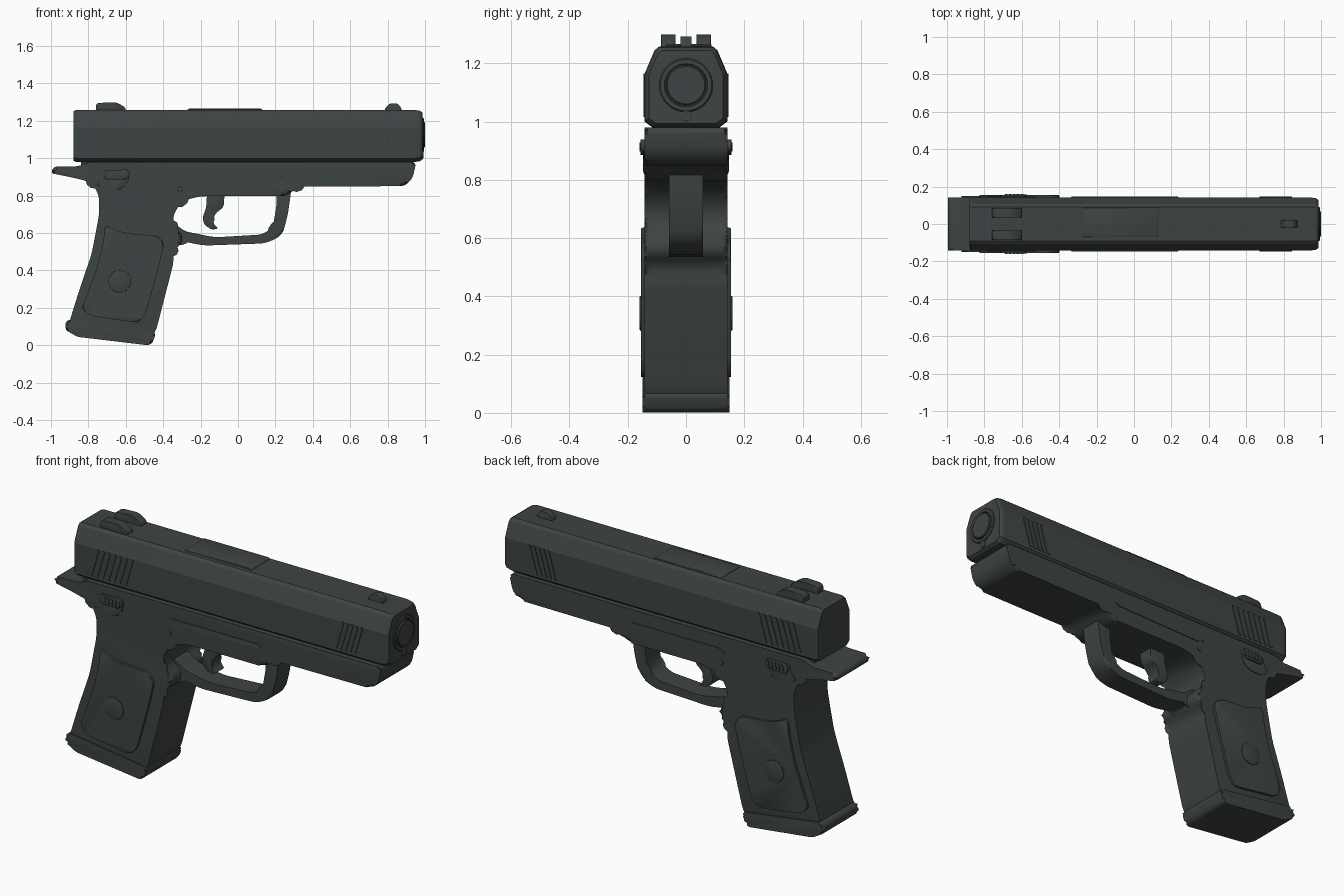
import bpy, bmesh, math
from mathutils import Vector

cube = bpy.data.objects.get("Cube")
if cube:
    bpy.data.objects.remove(cube, do_unlink=True)

mat = bpy.data.materials.new("charcoal polymer")
mat.use_nodes = True
colour = (0.048, 0.058, 0.056, 1)
mat.diffuse_color = colour
shader = next(n for n in mat.node_tree.nodes if n.type == 'BSDF_PRINCIPLED')
shader.inputs["Base Color"].default_value = colour
shader.inputs["Roughness"].default_value = 0.6


def finish(name, bm, angle=30):
    """Turn a bmesh into a shaded, coloured object."""
    bmesh.ops.recalc_face_normals(bm, faces=bm.faces)
    mesh = bpy.data.meshes.new(name)
    bm.to_mesh(mesh)
    bm.free()
    mesh.materials.append(mat)
    obj = bpy.data.objects.new(name, mesh)
    bpy.context.collection.objects.link(obj)
    bpy.ops.object.select_all(action='DESELECT')
    obj.select_set(True)
    bpy.context.view_layer.objects.active = obj
    bpy.ops.object.shade_smooth_by_angle(angle=math.radians(angle))
    return obj


def fillet(points, radius, steps=4):
    """Round every corner of a closed outline."""
    pts = [Vector(p) for p in points]
    out = []
    for i, p in enumerate(pts):
        a, b = pts[i - 1] - p, pts[(i + 1) % len(pts)] - p
        d = min(radius, 0.45 * a.length, 0.45 * b.length)
        p0, p1 = p + a.normalized() * d, p + b.normalized() * d
        for k in range(steps + 1):
            t = k / steps
            out.append(p0 * (1 - t) ** 2 + p * 2 * t * (1 - t) + p1 * t * t)
    return out


def prism(name, points, y0, y1, radius=0.0, bevel=0.0, segments=3):
    """Side outline (x, z) extruded from y0 to y1 with rounded rims."""
    outline = fillet(points, radius) if radius else points
    bm = bmesh.new()
    rings = [[bm.verts.new((x, y, z)) for x, z in outline] for y in (y0, y1)]
    caps = [bm.faces.new(r) for r in rings]
    n = len(outline)
    for i in range(n):
        j = (i + 1) % n
        bm.faces.new((rings[0][i], rings[0][j], rings[1][j], rings[1][i]))
    if bevel:
        rims = [e for f in caps for e in f.edges]
        bmesh.ops.bevel(bm, geom=rims, offset=bevel, segments=segments, profile=0.5,
                        affect='EDGES', clamp_overlap=False)
    return finish(name, bm)


def both_sides(name, points, inner, outer, radius=0.0, bevel=0.0):
    """The same plate on the left and right flanks."""
    for side, s in (("left", 1), ("right", -1)):
        prism(f"{side}_{name}", points, s * inner, s * outer, radius, bevel, 2)


def disc(x, z, r, n=24):
    return [(x + r * math.cos(2 * math.pi * k / n), z + r * math.sin(2 * math.pi * k / n))
            for k in range(n)]


def barrel(name, z, radii_x):
    """Turned part along x from (x, radius) steps, closed at both ends."""
    bm = bmesh.new()
    n, rings = 40, []
    for x, r in radii_x:
        rings.append([bm.verts.new((x, r * math.cos(2 * math.pi * k / n),
                                    z + r * math.sin(2 * math.pi * k / n))) for k in range(n)])
    for a, b in zip(rings, rings[1:]):
        for k in range(n):
            bm.faces.new((a[k], a[(k + 1) % n], b[(k + 1) % n], b[k]))
    bm.faces.new(rings[0])
    bm.faces.new(rings[-1])
    finish(name, bm)


# Slide: chamfered section lofted along x, tapered at the muzzle
half = [(0.115, 0.98), (0.142, 1.0), (0.142, 1.165), (0.108, 1.245), (0.092, 1.258)]
section = half + [(-y, z) for y, z in reversed(half)]
bm = bmesh.new()
rings = []
for x, k in ((-0.88, 0.95), (-0.865, 1), (0.945, 1), (0.972, 0.97), (0.987, 0.9)):
    rings.append([bm.verts.new((x, y * k, 1.12 + (z - 1.12) * k)) for y, z in section])
for a, b in zip(rings, rings[1:]):
    for i in range(len(section)):
        j = (i + 1) % len(section)
        bm.faces.new((a[i], a[j], b[j], b[i]))
bm.faces.new(rings[0])
bm.faces.new(rings[-1])
finish("slide", bm, 15)

# Muzzle ring, closed bore and guide rod tip
barrel("muzzle_ring", 1.125, [(0.95, 0.092), (0.99, 0.092), (0.994, 0.088),
                              (0.994, 0.074), (0.988, 0.072)])
barrel("muzzle_plug", 1.125, [(0.95, 0.068), (0.997, 0.068), (1.0, 0.064)])
barrel("guide_rod_tip", 1.02, [(0.95, 0.02), (0.991, 0.02), (0.993, 0.017)])

# Slanted grip ridges on the slide
for group, start, count, step in (("rear", -0.785, 7, 0.034), ("front", 0.672, 5, 0.028)):
    for i in range(count):
        x = start + i * step
        both_sides(f"{group}_ridge_{i + 1}",
                   [(x, 1.015), (x + 0.016, 1.015), (x + 0.06, 1.165), (x + 0.044, 1.165)],
                   0.13, 0.146)

# Ejection port cover on top
prism("port_cover", [(-0.27, 1.24), (0.13, 1.24), (0.13, 1.26), (0.12, 1.266),
                     (-0.26, 1.266), (-0.27, 1.26)], -0.07, 0.088, 0, 0.004)

# Sights
both_sides("rear_sight", [(-0.76, 1.24), (-0.76, 1.295), (-0.65, 1.30), (-0.60, 1.27),
                          (-0.60, 1.24)], 0.036, 0.085, 0.02, 0.004)
prism("front_sight", [(0.785, 1.24), (0.785, 1.265), (0.81, 1.293), (0.855, 1.293),
                      (0.875, 1.265), (0.875, 1.24)], -0.019, 0.019, 0.012, 0.003)

# Frame with tail and grip in one outline
frame = [(-0.80, 0.98), (-0.85, 0.957), (-0.985, 0.955), (-1.0, 0.92), (-0.875, 0.895),
         (-0.78, 0.87), (-0.742, 0.80), (-0.742, 0.70), (-0.783, 0.487), (-0.847, 0.30),
         (-0.90, 0.13), (-0.90, 0.09), (-0.46, 0.04), (-0.435, 0.09), (-0.345, 0.44),
         (-0.345, 0.505), (-0.297, 0.55), (-0.30, 0.595), (-0.345, 0.64), (-0.345, 0.70),
         (-0.30, 0.77), (-0.206, 0.797), (0.26, 0.797), (0.32, 0.848), (0.89, 0.851),
         (0.933, 0.89), (0.95, 0.965), (0.94, 0.98)]
prism("frame", frame, -0.142, 0.142, 0.04, 0.018)

# Rail between frame and slide
prism("slide_rail", [(-0.84, 0.95), (0.92, 0.95), (0.92, 1.01), (-0.84, 1.01)], -0.112, 0.112)

# Trigger guard loop
guard = [(-0.38, 0.50), (-0.34, 0.51), (-0.297, 0.556), (-0.185, 0.533), (0.15, 0.545),
         (0.237, 0.588), (0.267, 0.70), (0.29, 0.87), (0.20, 0.87), (0.208, 0.754),
         (0.185, 0.63), (0.13, 0.592), (-0.126, 0.577), (-0.286, 0.61), (-0.33, 0.645),
         (-0.38, 0.66)]
prism("trigger_guard", guard, -0.058, 0.058, 0.04, 0.01)

# Trigger
trigger = [(-0.165, 0.83), (-0.07, 0.83), (-0.077, 0.738), (-0.115, 0.71), (-0.136, 0.674),
           (-0.125, 0.642), (-0.104, 0.626), (-0.136, 0.617), (-0.18, 0.642),
           (-0.19, 0.684), (-0.17, 0.735)]
prism("trigger", trigger, -0.04, 0.04, 0.02, 0.006)

# Magazine base
base = [(-0.906, 0.137), (-0.925, 0.115), (-0.92, 0.08), (-0.858, 0.045), (-0.48, 0.0),
        (-0.458, 0.012), (-0.442, 0.055), (-0.448, 0.073)]
prism("magazine_base", base, -0.15, 0.15, 0.012, 0.014)

# Grip panels with plain round medallions
panel = [(-0.71, 0.645), (-0.66, 0.618), (-0.60, 0.60), (-0.43, 0.585), (-0.395, 0.545),
         (-0.42, 0.433), (-0.495, 0.166), (-0.535, 0.12), (-0.79, 0.157), (-0.835, 0.195),
         (-0.757, 0.406), (-0.722, 0.54)]
both_sides("grip_panel", panel, 0.13, 0.155, 0.035, 0.008)
both_sides("medallion", disc(-0.632, 0.342, 0.06), 0.14, 0.159, 0, 0.003)

# Safety levers with finger ridges
lever = [(-0.76, 0.86), (-0.72, 0.90), (-0.72, 0.935), (-0.59, 0.935), (-0.58, 0.885),
         (-0.62, 0.835), (-0.70, 0.825)]
both_sides("safety_plate", lever, 0.13, 0.147, 0.03, 0.003)
both_sides("safety_thumb_piece", [(-0.715, 0.885), (-0.705, 0.935), (-0.59, 0.94),
                                  (-0.575, 0.91), (-0.60, 0.886)], 0.14, 0.156, 0.025, 0.004)
for i in range(5):
    x = -0.69 + i * 0.021
    both_sides(f"thumb_ridge_{i + 1}", [(x, 0.897), (x + 0.01, 0.897), (x + 0.014, 0.928),
                                        (x + 0.004, 0.928)], 0.15, 0.16)

# Slide stop strip and pivot pin
both_sides("slide_stop", [(-0.34, 0.889), (-0.30, 0.912), (0.22, 0.912), (0.242, 0.90),
                          (0.22, 0.885), (-0.30, 0.872)], 0.13, 0.146, 0.01, 0.002)
both_sides("pivot_pin", disc(-0.31, 0.835, 0.014, 16), 0.13, 0.146, 0, 0.002)
